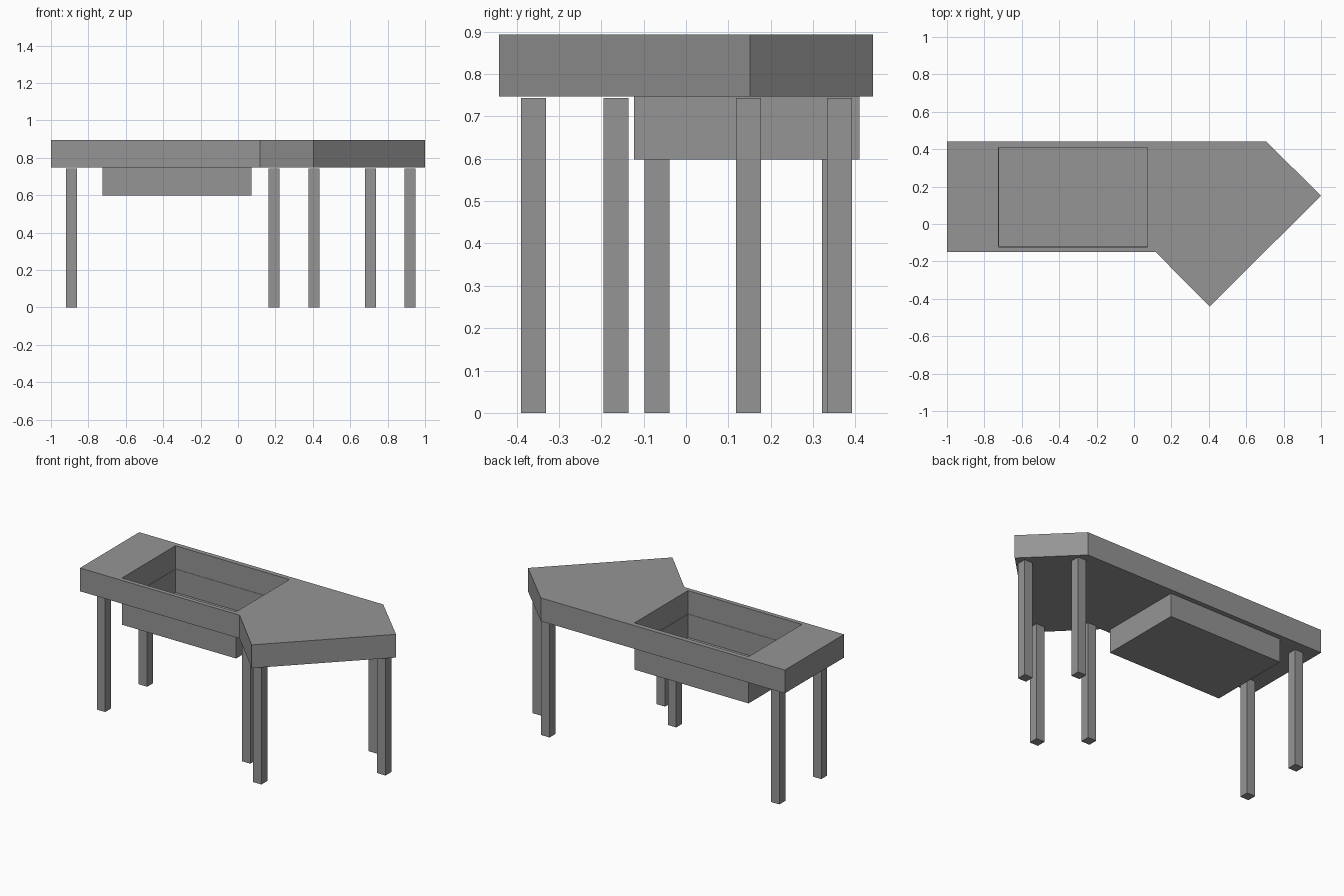
import bpy, bmesh
from mathutils import Vector

if "Cube" in bpy.data.objects:
    bpy.data.objects.remove(bpy.data.objects["Cube"])

TOP, UNDER, BASIN_Z, LEG_TOP = 0.894, 0.747, 0.598, 0.743
X0, X1, Y0, Y1 = -0.725, 0.073, -0.123, 0.41      # basin opening

grey = bpy.data.materials.new("plain grey")
grey.diffuse_color = (0.3, 0.3, 0.3, 1)
grey.use_nodes = True
grey.node_tree.nodes["Principled BSDF"].inputs["Base Color"].default_value = grey.diffuse_color


def finish(bm, name):
    bmesh.ops.recalc_face_normals(bm, faces=bm.faces)
    me = bpy.data.meshes.new(name)
    bm.to_mesh(me)
    bm.free()
    me.materials.append(grey)
    ob = bpy.data.objects.new(name, me)
    bpy.context.collection.objects.link(ob)
    return ob


def loop(bm, pts, z):
    vs = [bm.verts.new((x, y, z)) for x, y in pts]
    return [bm.edges.new((vs[i - 1], vs[i])) for i in range(len(vs))]


def box(name, x0, x1, y0, y1, z0, z1, open_top=False):
    bm = bmesh.new()
    bmesh.ops.create_cube(bm, size=1)
    for v in bm.verts:
        v.co = Vector((x1 if v.co.x > 0 else x0,
                       y1 if v.co.y > 0 else y0,
                       z1 if v.co.z > 0 else z0))
    bm.normal_update()
    if open_top:
        lid = [f for f in bm.faces if f.normal.z > 0.9]
        bmesh.ops.delete(bm, geom=lid, context='FACES_ONLY')
    return finish(bm, name)


# Worktop: angled slab with a rectangular hole
outline = [(-1, 0.441), (0.707, 0.441), (1, 0.151), (0.404, -0.441),
           (0.117, -0.151), (-1, -0.151)]
hole = [(X0, Y0), (X1, Y0), (X1, Y1), (X0, Y1)]
bm = bmesh.new()
edges = loop(bm, outline, UNDER) + loop(bm, hole, UNDER)
bmesh.ops.triangle_fill(bm, edges=edges, use_beauty=True)
ext = bmesh.ops.extrude_face_region(bm, geom=bm.faces[:], use_keep_orig=True)
bmesh.ops.translate(bm, vec=(0, 0, TOP - UNDER),
                    verts=[g for g in ext["geom"] if isinstance(g, bmesh.types.BMVert)])
finish(bm, "worktop")

# Basin: thin open tray hanging below the hole
basin = box("basin", X0, X1, Y0, Y1, BASIN_Z, UNDER, open_top=True)
shell = basin.modifiers.new("thickness", 'SOLIDIFY')
shell.thickness = 0.003
shell.offset = -1

# Legs
legs = {"left_front_leg": (-0.89, -0.068), "left_back_leg": (-0.89, 0.351),
        "inner_front_leg": (0.193, -0.165), "front_leg": (0.407, -0.36),
        "right_leg": (0.92, 0.148), "right_back_leg": (0.709, 0.363)}
H = 0.0295
for name, (x, y) in legs.items():
    box(name, x - H, x + H, y - H, y + H, 0, LEG_TOP)
